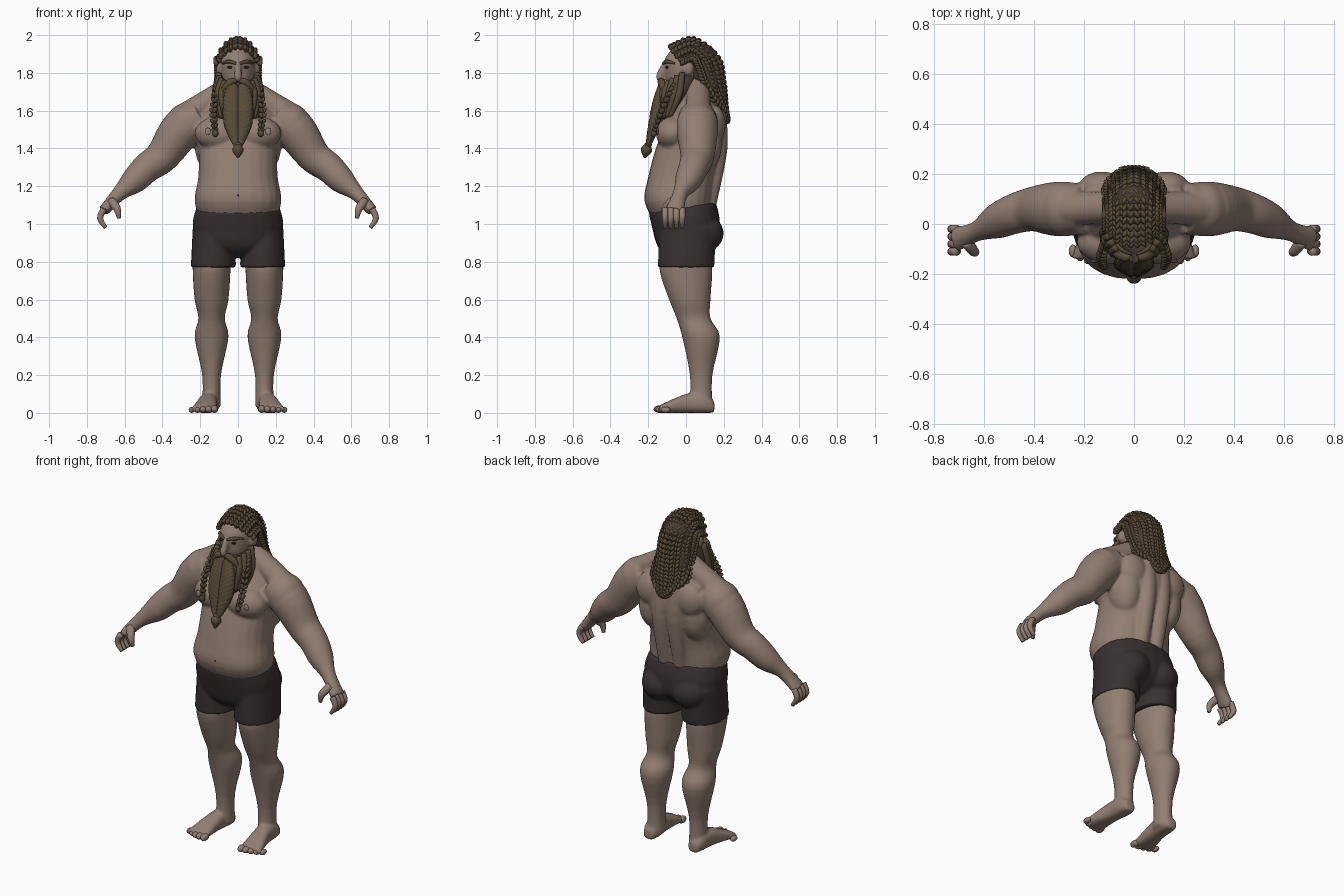
import bpy
import bmesh
from math import sin, cos, pi, copysign
from mathutils import Vector, Matrix

cube = bpy.data.objects.get("Cube")
if cube:
    bpy.data.objects.remove(cube, do_unlink=True)

X, Y, Z = (Vector(row) for row in Matrix.Identity(3))


def material(name, *colour):
    mat = bpy.data.materials.new(name)
    mat.use_nodes = True
    mat.diffuse_color = (*colour, 1)
    for node in mat.node_tree.nodes:
        if node.type == 'BSDF_PRINCIPLED':
            node.inputs["Base Color"].default_value = (*colour, 1)
            node.inputs["Roughness"].default_value = .8
    return mat


skin = material("skin", .29, .21, .17)
hair = material("brown hair", .1, .07, .04)
under_hair = material("dark brown hair", .06, .04, .03)
cloth = material("charcoal cloth", .04, .03, .03)
dark = material("dark eye", .02, .01, .01)


def smooth_path(points, steps):
    """Catmull-Rom interpolation of position and radius tuples."""
    padded = [points[0], *points, points[-1]]
    path = []
    for window in zip(padded, padded[1:], padded[2:], padded[3:]):
        for i in range(steps):
            t = i / steps
            path.append([b + t * (c - a) / 2 + t * t * (a - 2.5 * b + 2 * c - d / 2)
                         + t ** 3 * (1.5 * (b - c) + (d - a) / 2)
                         for a, b, c, d in zip(*window)])
    path.append(list(points[-1]))
    return path


def sweep(bm, points, axis=None, ref=X, power=2, sides=24):
    """Closed tube through (x, y, z, radius[, second radius]) points."""
    full = [p if len(p) > 4 else (*p, p[-1]) for p in points]
    rows = smooth_path(full, 4)
    rings = []
    for i, (*centre, wide, deep) in enumerate(rows):
        before, after = rows[max(i - 1, 0)], rows[min(i + 1, len(rows) - 1)]
        tangent = axis or Vector(after[:3]) - Vector(before[:3])
        tangent = tangent.normalized()
        u = (ref - tangent * ref.dot(tangent)).normalized()
        v = tangent.cross(u)
        ring = []
        for k in range(sides):
            c, s = (copysign(abs(w) ** (2 / power), w)
                    for w in (cos(2 * pi * k / sides), sin(2 * pi * k / sides)))
            ring.append(bm.verts.new(Vector(centre) + u * c * wide + v * s * deep))
        rings.append(ring)
    for lower, upper in zip(rings, rings[1:]):
        for k in range(sides):
            bm.faces.new((lower[k - 1], lower[k], upper[k], upper[k - 1]))
    bm.faces.new(rings[0])
    bm.faces.new(rings[-1])


def column(bm, x, rows, axis=Z, power=2):
    """Upright form through (y, z, width, depth) sections at a fixed x."""
    sweep(bm, [(x, *row) for row in rows], axis=axis, power=power)


def ball(bm, centre, radii, rot=Matrix(), detail=3):
    place = Matrix.Translation(centre) @ rot @ Matrix.Diagonal((*radii, 1))
    bmesh.ops.create_icosphere(bm, subdivisions=detail, radius=1, matrix=place)


def braid(bm, path, centre, flat):
    """Chevron plait: pairs of slanted strands facing away from centre."""
    rows = smooth_path(path, 5)
    for here, ahead in zip(rows, rows[1:]):
        p, r = Vector(here[:3]), here[3]
        tangent = (Vector(ahead[:3]) - p).normalized()
        side = tangent.cross(p - Vector(centre)).normalized()
        out = side.cross(tangent)
        for hand in (side, -side):
            along = (tangent - hand * .7).normalized()
            rot = Matrix((along, out.cross(along), out)).transposed().to_4x4()
            ball(bm, p + hand * r * .45, (r * .95, r * .5, r * flat), rot, detail=2)


def mirror(bm):
    geom = bm.verts[:] + bm.edges[:] + bm.faces[:]
    for part in bmesh.ops.duplicate(bm, geom=geom)["geom"]:
        if isinstance(part, bmesh.types.BMVert):
            part.co.x *= -1


def finish(name, bm, mat, fuse=False):
    bmesh.ops.recalc_face_normals(bm, faces=bm.faces[:])
    for face in bm.faces:
        face.smooth = True
    mesh = bpy.data.meshes.new(name)
    bm.to_mesh(mesh)
    bm.free()
    mesh.materials.append(mat)
    obj = bpy.data.objects.new(name, mesh)
    bpy.context.collection.objects.link(obj)
    if fuse:
        remesh = obj.modifiers.new("Fuse", 'REMESH')
        remesh.mode, remesh.voxel_size, remesh.use_smooth_shade = 'VOXEL', .009, True
        soften = obj.modifiers.new("Soften", 'SMOOTH')
        soften.factor, soften.iterations = .5, 4


# Arm, leg, foot and muscles of one side
bm = bmesh.new()
sweep(bm, [(.2, .06, 1.57, .1), (.3, .06, 1.5, .11), (.4, .06, 1.36, .09), (.48, .04, 1.3, .08),
           (.55, .01, 1.23, .07), (.63, -.03, 1.16, .04), (.71, -.06, 1.07, .05, .03)], ref=Y)
column(bm, .14, [(0, .85, .1, .13), (0, .75, .1, .14), (.02, .6, .09, .11), (.04, .5, .07, .09),
                 (.08, .4, .09, .1), (.08, .2, .05, .06), (.08, .03, .05, .06)])
sweep(bm, [(.15, .15, .03, .03), (.15, .1, .05, .05), (.16, 0, .05, .05), (.18, -.14, .02, .07, .02)],
      axis=-Y, power=2.5)
sweep(bm, [(.03, .07, 1.73, .06), (.28, .06, 1.57, .07)], ref=Y)
sweep(bm, [(.05, .12, 1.1, .04), (.05, .17, 1.4, .05), (.05, .16, 1.6, .05)])
ball(bm, (.1, -.07, 1.48), (.13, .09, .09))
ball(bm, (.28, .06, 1.53), (.1, .11, .11))
ball(bm, (.14, .09, 1.42), (.09, .1, .15))
ball(bm, (.13, .15, 1.53), (.09, .06, .1))
ball(bm, (.1, .01, 1.82), (.015, .03, .035))
mirror(bm)

# Trunk, head and nose
column(bm, 0, [(-.01, 1, .19, .15), (-.04, 1.12, .23, .18), (-.02, 1.25, .21, .18), (.02, 1.4, .21, .18),
               (.05, 1.52, .23, .16), (.06, 1.65, .15, .11), (.05, 1.75, .08, .08)], power=2.3)
column(bm, 0, [(.05, 1.62, .08, .08), (0, 1.75, .08, .1), (0, 1.8, .09, .11),
               (.01, 1.88, .09, .12), (.03, 1.96, .05, .07)])
sweep(bm, [(0, -.11, 1.85, .015), (0, -.14, 1.78, .02), (0, -.12, 1.76, .015)])
finish("body", bm, skin, fuse=True)

# Fingers, thumbs, toes and chest details
bm = bmesh.new()
for i in range(4):
    y = -.02 - .03 * i
    sweep(bm, [(.71, y, 1.08, .017), (.73, y, 1.03, .016), (.7, y, .98, .01)])
sweep(bm, [(.67, -.07, 1.12, .025), (.64, -.11, 1.08, .02), (.63, -.11, 1.03, .01)])
for i in range(5):
    size = .02 - .001 * i
    ball(bm, (.125 + .03 * i, -.14 + .002 * i * i, size), (size, size * 1.6, size))
ball(bm, (.16, -.15, 1.49), (.016, .006, .02))
mirror(bm)
finish("fingers_and_toes", bm, skin)

# Shorts
bm = bmesh.new()
column(bm, .13, [(.01, .98, .11, .15), (0, .77, .12, .15)])
ball(bm, (.1, .09, .95), (.11, .11, .1))
mirror(bm)
column(bm, 0, [(-.02, 1.09, .22, .18), (0, 1, .24, .18), (.01, .9, .21, .16), (0, .83, .06, .08)],
       axis=Z - Y * .13, power=2.3)
ball(bm, (0, -.09, .92), (.05, .07, .08))
finish("shorts", bm, cloth, fuse=True)

# Eyes and navel
bm = bmesh.new()
ball(bm, (.04, -.1, 1.83), (.017, .008, .007))
mirror(bm)
ball(bm, (0, -.217, 1.15), (.008, .004, .01))
finish("eyes_and_navel", bm, dark)

# Hair and beard masses under the plaits
bm = bmesh.new()
ball(bm, (0, .04, 1.87), (.1, .13, .1))
column(bm, 0, [(.07, 1.87, .1, .09), (.11, 1.75, .11, .08), (.15, 1.66, .1, .05), (.2, 1.57, .04, .03)])
column(bm, 0, [(-.02, 1.78, .09, .1), (-.03, 1.74, .11, .11), (-.05, 1.66, .12, .1), (-.1, 1.54, .08, .05)],
       axis=Z - Y * .4)
finish("hair_and_beard_base", bm, under_hair)

# Plaited locks running from the hairline down the back
bm = bmesh.new()
for k in range(-4, 5):
    x, drop = .027 * k, k * k / 160
    path = [(x, -.08 + drop * .6, 1.94 - drop * .8), (x, .04, 1.98 - drop), (x, .17 - drop, 1.88 - drop / 2),
            (x, .2 - drop, 1.75), (x, .21 - drop / 2, 1.64), (x / 3, .22, 1.53 + drop / 2)]
    braid(bm, [(*p, .02) for p in path], centre=(0, .03, 1.75), flat=.8)
finish("hair_locks", bm, hair)

# Beard strands, side plaits, moustache and brows
bm = bmesh.new()
for i in range(6):
    c, s = cos(pi * i / 12), sin(pi * i / 12)
    sweep(bm, [(.1 * c, -.02 - .1 * s, 1.8 - .06 * s, .015), (.12 * c, -.04 - .1 * s, 1.68, .02),
               (.1 * c, -.09 - .05 * s, 1.56, .01)])
braid(bm, [(.11, -.07, 1.73, .02), (.13, -.13, 1.6, .02), (.12, -.17, 1.48, .015)],
      centre=(0, .2, 1.6), flat=.8)
ball(bm, (.12, -.17, 1.48), (.016, .015, .02))
sweep(bm, [(0, -.13, 1.76, .01), (.04, -.13, 1.75, .02), (.08, -.11, 1.7, .015), (.09, -.11, 1.64, .005)], ref=Y)
sweep(bm, [(.01, -.12, 1.85, .007), (.05, -.1, 1.86, .01), (.08, -.06, 1.85, .005)], ref=Z)
mirror(bm)

# Middle plait with its tie and tuft
braid(bm, [(0, -.13, 1.72, .05), (0, -.15, 1.63, .07), (0, -.17, 1.52, .07), (0, -.2, 1.42, .03)],
      centre=(0, .3, 1.6), flat=.45)
ball(bm, (0, -.2, 1.42), (.025, .02, .015))
sweep(bm, [(0, -.2, 1.42, .015), (0, -.21, 1.39, .03), (0, -.22, 1.35, .005)])
finish("beard_plaits", bm, hair)
